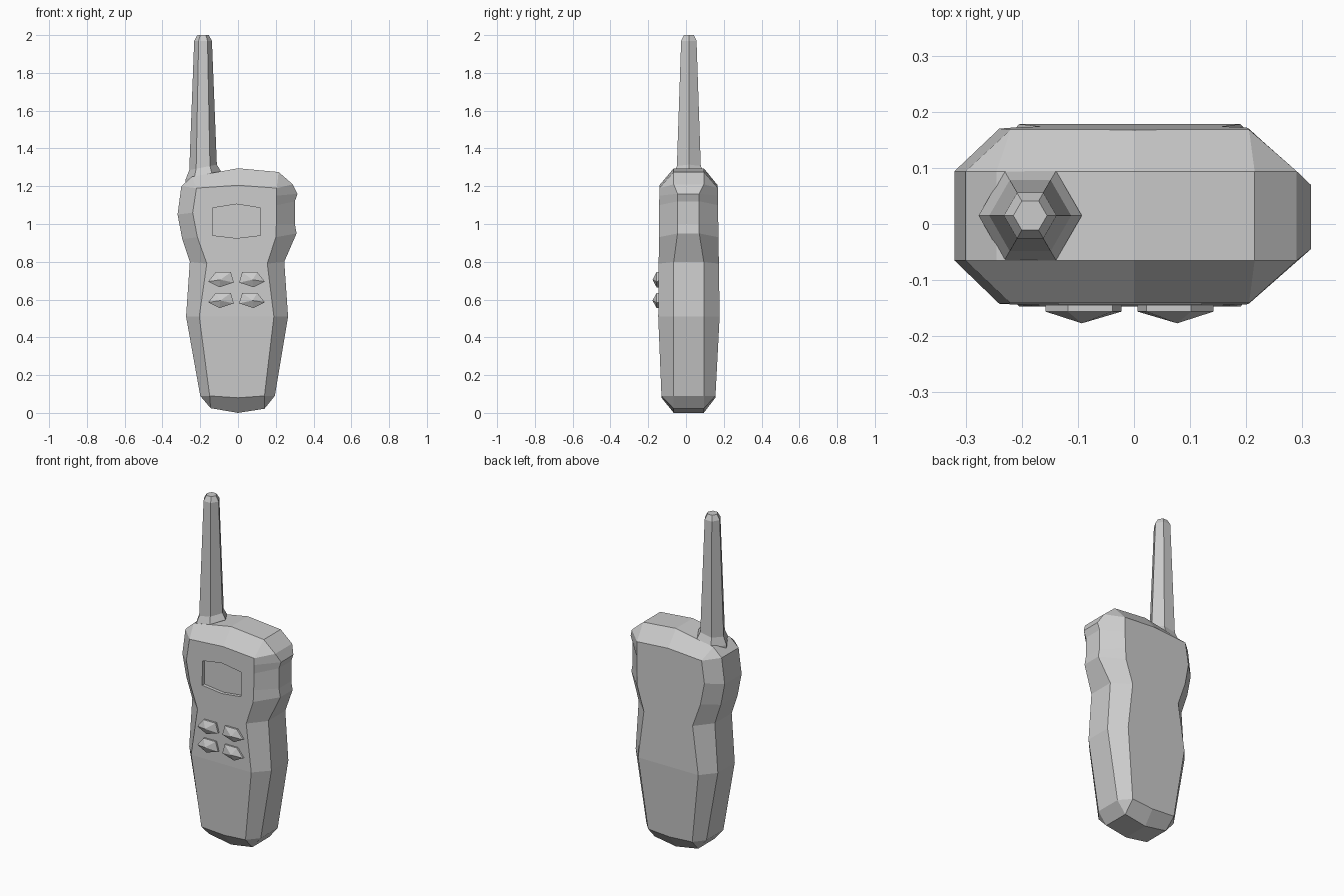
import bpy, bmesh, math

cube = bpy.data.objects.get("Cube")
if cube:
    bpy.data.objects.remove(cube, do_unlink=True)

GREY = (0.6, 0.6, 0.6, 1.0)
mat = bpy.data.materials.new("light grey plastic")
mat.use_nodes = True
mat.diffuse_color = GREY
mat.node_tree.nodes["Principled BSDF"].inputs["Base Color"].default_value = GREY


def make(name, faces):
    """Build an object from faces given as lists of points, welding shared corners."""
    bm = bmesh.new()
    for pts in faces:
        unique = [p for i, p in enumerate(pts) if p != pts[i - 1]]
        if len(unique) > 2:
            bm.faces.new([bm.verts.new(p) for p in unique])
    bmesh.ops.remove_doubles(bm, verts=bm.verts, dist=0.0005)
    bmesh.ops.recalc_face_normals(bm, faces=bm.faces)
    mesh = bpy.data.meshes.new(name)
    bm.to_mesh(mesh)
    bm.free()
    mesh.materials.append(mat)
    obj = bpy.data.objects.new(name, mesh)
    bpy.context.collection.objects.link(obj)
    return obj


def bridge(a, b):
    n = len(a)
    return [[a[i], a[(i + 1) % n], b[(i + 1) % n], b[i]] for i in range(n)]


# Body: silhouette point and matching face-panel point, right half from top to bottom
GRIP_X = 0.3
right = [((0, 1.295), (0, 1.205)), ((0.215, 1.275), (0.205, 1.19)),
         ((0.29, 1.21), (0.205, 1.19)), ((0.315, 1.16), (0.205, 1.15)),
         ((0.301, 1.12), (0.205, 1.1)), ((0.301, 1.0), (0.203, 1.0)),
         ((0.31, 0.95), (0.2, 0.93)), ((0.245, 0.8), (0.155, 0.79)),
         ((0.265, 0.51), (0.19, 0.51)), ((0.195, 0.09), (0.14, 0.09)),
         ((0.14, 0.022), (0.14, 0.09)), ((0, 0), (0, 0.08))]
left = [((-0.145, 0.025), (-0.15, 0.09)), ((-0.2, 0.09), (-0.15, 0.09)),
        ((-0.275, 0.51), (-0.205, 0.51)), ((-0.255, 0.8), (-0.165, 0.79)),
        ((-0.295, 0.92), (-0.215, 0.93)), ((-0.32, 1.05), (-0.24, 1.06)),
        ((-0.3, 1.2), (-0.22, 1.19)), ((-0.245, 1.25), (-0.22, 1.19))]
outline = right + left


def panel_y(z, side):
    """Depth of the front (-1) or back (+1) panel, fullest at the waist."""
    if z > 0.51:
        t = (z - 0.51) / 0.69
        return -0.147 + 0.006 * t if side < 0 else 0.178 - 0.01 * t
    t = (0.51 - z) / 0.42
    return -0.147 + 0.017 * t if side < 0 else 0.178 - 0.022 * t


def edge_ring(side):
    ring = []
    for (x, z), _ in outline:
        grip = x > GRIP_X
        y = (-0.045 if grip else -0.065) if side < 0 else (0.07 if grip else 0.094)
        ring.append((x, y, z))
    return ring


def on_panel(p, side, sink=0.0):
    return (p[0], panel_y(p[1], side) + sink, p[1])


screen = [(-0.008, 1.105), (0.12, 1.085), (0.12, 0.94),
          (-0.008, 0.925), (-0.135, 0.94), (-0.135, 1.085)]
inner = [p for _, p in outline]
top_i, waist_r, bottom_i = 0, 8, 11
waist_l = len(right) + 2
front, back = edge_ring(-1), edge_ring(1)
faces = bridge(front, back)
for side, ring in ((-1, front), (1, back)):
    panel = [on_panel(p, side) for p in inner]
    faces += bridge(ring, panel)
    faces.append(panel[waist_r:waist_l + 1])
    if side > 0:
        faces.append(panel[:waist_r + 1] + panel[waist_l:])
    else:
        # front panel split around the sunken screen
        rim = [on_panel(p, side) for p in screen]
        floor = [on_panel(p, side, 0.02) for p in screen]
        faces.append(panel[:waist_r + 1] + rim[3:0:-1] + [rim[0]])
        faces.append([panel[waist_r], panel[waist_l], rim[3]])
        faces.append(panel[waist_l:] + [panel[0], rim[0]] + rim[5:2:-1])
        faces += bridge(rim, floor) + [floor]
make("body", faces)

# Antenna: tapered six-sided mast with a flared foot following the sloped shoulder
def mast_ring(radius, z, slope=0.0):
    pts = []
    for i in range(6):
        a = math.pi / 3 * i
        dx = radius * math.cos(a)
        pts.append((-0.185 + dx, 0.015 + radius * math.sin(a), z + slope * dx))
    return pts


rings = [mast_ring(0.092, 1.19), mast_ring(0.092, 1.26, 0.25), mast_ring(0.073, 1.3, 0.2),
         mast_ring(0.047, 1.97), mast_ring(0.03, 2.0)]
faces = [rings[0], rings[-1]]
for a, b in zip(rings, rings[1:]):
    faces += bridge(a, b)
make("antenna", faces)

# Four faceted buttons, mirrored in pairs
MID = -0.008
shape = [(0.014, 0.69), (0.055, 0.73), (0.124, 0.745), (0.15, 0.7), (0.055, 0.665)]
shape = [(0.014, 0.695), (0.054, 0.745), (0.134, 0.745), (0.15, 0.69), (0.074, 0.665)]
shape = [(0.164 - x, z) for x, z in shape]
for row, drop in (("upper", 0), ("lower", 0.11)):
    for label, sign in (("left", 1), ("right", -1)):
        base = [(MID + sign * x, -0.13, z - drop) for x, z in shape]
        rim = [(x, -0.156, z) for x, _, z in base]
        tip = (MID + sign * 0.085, -0.177, 0.705 - drop)
        faces = bridge(base, rim) + [base]
        faces += [[rim[i - 1], rim[i], tip] for i in range(len(rim))]
        make(f"{row}_{label}_button", faces)
